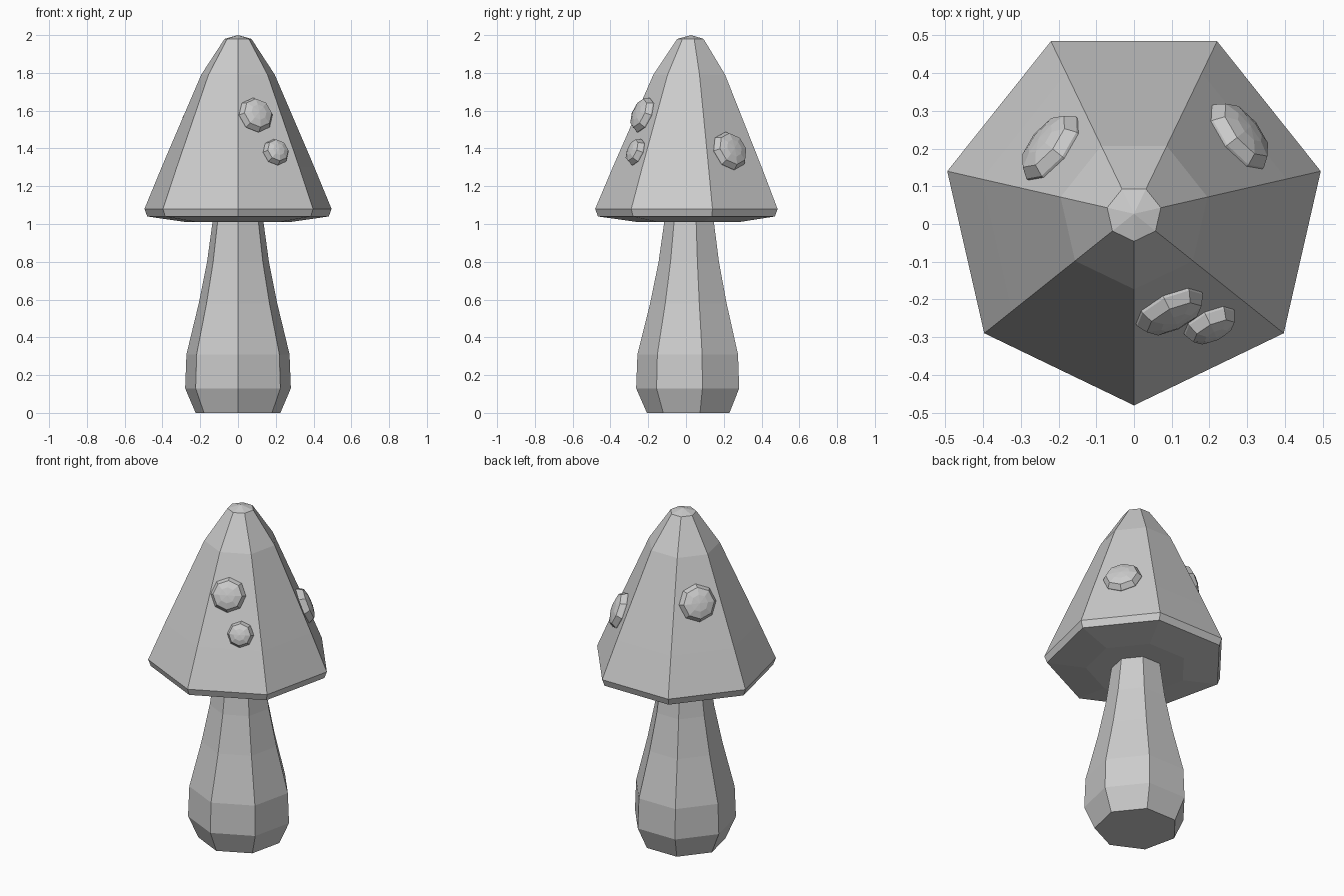
import bpy, bmesh
from math import pi, sin, cos
from mathutils import Matrix, Vector

if "Cube" in bpy.data.objects:
    bpy.data.objects.remove(bpy.data.objects["Cube"], do_unlink=True)

grey = bpy.data.materials.new("plain grey")
grey.use_nodes = True
grey.diffuse_color = (0.6, 0.6, 0.6, 1)
grey.node_tree.nodes["Principled BSDF"].inputs["Base Color"].default_value = (0.6, 0.6, 0.6, 1)

SIDES = 7
AXIS_Y = 0.027
APOTHEM = cos(pi / SIDES)


def lathe(name, profile, sides, matrix):
    """Flat-sided solid turned from (radius, height) points, bottom to top."""
    bm = bmesh.new()
    rings = []
    for r, z in profile:
        count = sides if r else 1
        rings.append([bm.verts.new((r * sin(2 * pi * i / sides), -r * cos(2 * pi * i / sides), z))
                      for i in range(count)])
    for low, high in zip(rings, rings[1:]):
        for i in range(sides):
            j = (i + 1) % sides
            if len(low) == 1:
                bm.faces.new((low[0], high[j], high[i]))
            elif len(high) == 1:
                bm.faces.new((low[i], low[j], high[0]))
            else:
                bm.faces.new((low[i], low[j], high[j], high[i]))
    # close open ends
    if len(rings[0]) > 1:
        bm.faces.new(rings[0][::-1])
    if len(rings[-1]) > 1:
        bm.faces.new(rings[-1])
    bmesh.ops.recalc_face_normals(bm, faces=bm.faces)
    mesh = bpy.data.meshes.new(name)
    bm.to_mesh(mesh)
    bm.free()
    mesh.materials.append(grey)
    obj = bpy.data.objects.new(name, mesh)
    obj.matrix_world = matrix
    bpy.context.collection.objects.link(obj)
    return obj


# Stem and cap
upright = Matrix.Translation((0, AXIS_Y, 0))
lathe("stem", [(0.23, 0), (0.287, 0.13), (0.28, 0.31), (0.213, 0.58), (0.168, 0.8), (0.137, 1.02)],
      SIDES, Matrix.Translation((0, 0.023, 0)))
lathe("cap", [(0.28, 1.01), (0.493, 1.04), (0.508, 1.08), (0.415, 1.3), (0.2, 1.79), (0.073, 1.98), (0, 2.0)],
      SIDES, upright)


# Domed spots lying on the sloping cap faces
def spot(name, face, height, slide, radius):
    angle = -pi / 2 + (face + 0.5) * 2 * pi / SIDES
    out = Vector((cos(angle), sin(angle), 0))
    across = Vector((-sin(angle), cos(angle), 0))
    slope = (0.508 - 0.2) / (1.79 - 1.08)
    reach = APOTHEM * (0.2 + slope * (1.79 - height))
    normal = (out + Vector((0, 0, APOTHEM * slope))).normalized()
    up = normal.cross(across)
    centre = Vector((0, AXIS_Y, height)) + out * reach + across * slide
    matrix = Matrix.Translation(centre) @ Matrix((across, up, normal)).transposed().to_4x4()
    lathe(name, [(radius, -0.01), (radius, 0.008), (radius * 0.83, 0.036), (radius * 0.45, 0.048), (0, 0.052)],
          8, matrix)


spot("front_large_spot", 0, 1.575, -0.025, 0.097)
spot("front_small_spot", 0, 1.378, 0.055, 0.073)
spot("left_spot", 2, 1.385, -0.012, 0.107)
spot("right_spot", 4, 1.55, 0.0, 0.105)
